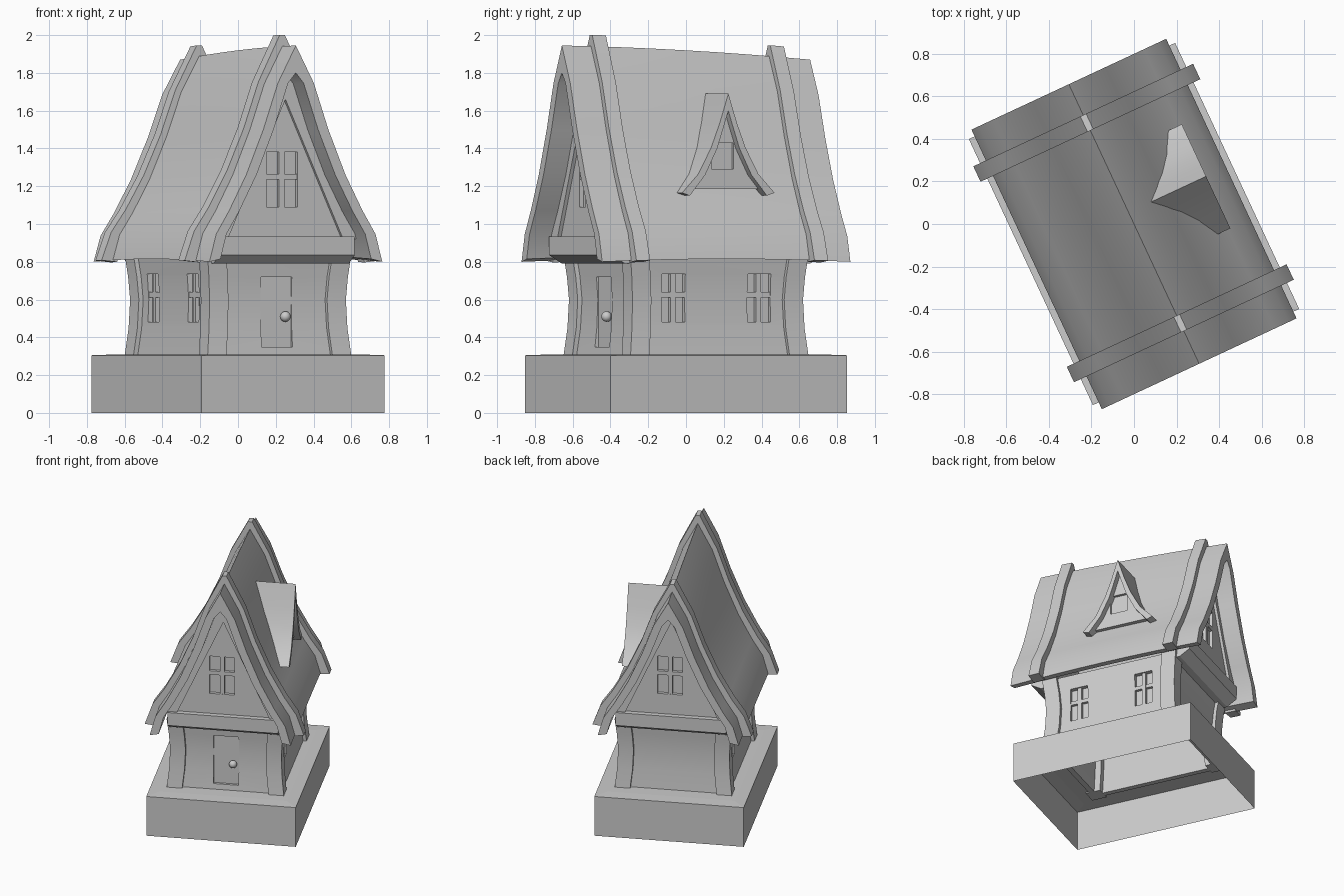
import bpy, bmesh, math

if "Cube" in bpy.data.objects:
    bpy.data.objects.remove(bpy.data.objects["Cube"])

TURN = math.radians(25)          # the whole house is turned on its plot


def make(name, bm, smooth=True):
    bmesh.ops.recalc_face_normals(bm, faces=bm.faces)
    me = bpy.data.meshes.new(name)
    bm.to_mesh(me)
    bm.free()
    ob = bpy.data.objects.new(name, me)
    bpy.context.collection.objects.link(ob)
    ob.rotation_euler.z = TURN
    if smooth:
        bpy.ops.object.select_all(action='DESELECT')
        ob.select_set(True)
        bpy.context.view_layer.objects.active = ob
        bpy.ops.object.shade_smooth_by_angle(angle=math.radians(28))
    return ob


def add_loft(bm, loops, caps=True, closed=False):
    rings = [[bm.verts.new(p) for p in lp] for lp in loops]
    n = len(rings[0])
    pairs = list(zip(rings, rings[1:])) + ([(rings[-1], rings[0])] if closed else [])
    for a, b in pairs:
        for i in range(n):
            j = (i + 1) % n
            bm.faces.new((a[i], a[j], b[j], b[i]))
    if caps and not closed:
        bm.faces.new(rings[0][::-1])
        bm.faces.new(rings[-1])


def loft(name, loops, caps=True, closed=False, smooth=True):
    bm = bmesh.new()
    add_loft(bm, loops, caps, closed)
    return make(name, bm, smooth)


def rect(a, b, z, cx=0, cy=0):
    return [(cx + sx * a, cy + sy * b, z) for sx, sy in ((-1, -1), (1, -1), (1, 1), (-1, 1))]


def boxes(name, items):
    bm = bmesh.new()
    for (x, y, z), (sx, sy, sz) in items:
        add_loft(bm, [rect(sx / 2, sy / 2, z - sz / 2, x, y), rect(sx / 2, sy / 2, z + sz / 2, x, y)])
    return make(name, bm, False)


def plate(name, poly, y0, y1):
    return loft(name, [[(x, y, z) for x, z in poly] for y in (y0, y1)], smooth=False)


def carve(ob, items):
    cutter = boxes("recess_cutter", items)
    cutter.hide_render = True
    mod = ob.modifiers.new("recess", 'BOOLEAN')
    mod.operation, mod.solver, mod.object = 'DIFFERENCE', 'EXACT', cutter
    bpy.context.view_layer.update()
    bpy.ops.object.select_all(action='DESELECT')
    ob.select_set(True)
    bpy.context.view_layer.objects.active = ob
    bpy.ops.object.modifier_apply(modifier=mod.name)
    bpy.data.objects.remove(cutter)


def mirrored(half):
    return [(-x, z) for x, z in reversed(half) if x > 0] + list(half)


def shell(outer, inner):
    return mirrored(outer) + mirrored(inner)[::-1]


# Plinth: open underneath, with a faint raised pad around the house
loft("plinth", [rect(.535, .69, 0), rect(.535, .69, .305), rect(.455, .60, .309), rect(.37, .47, .309)],
     caps=False, smooth=False)

# Walls with a slight waist
FLARE = [(.30, 0), (.45, -.016), (.6, -.022), (.72, -.014), (.84, 0)]
outer = [rect(.395 + f, .495 + f, z) for z, f in FLARE]
inner = [rect(.355 + f, .455 + f, z) for z, f in reversed(FLARE)]
walls = loft("walls", outer + inner, closed=True)
side_spots = [(s, y) for s in (-1, 1) for y in (-.25, .25)]
cuts = [((s * .40, y, .608), (.10, .135, .255)) for s, y in side_spots]
cuts.append(((0, -.50, .535), (.18, .06, .37)))
carve(walls, cuts)

# Side window bars
for i, (s, y) in enumerate(side_spots):
    boxes(f"side_window_bars_{i}", [((s * .358, y, .608), (.03, .03, .255)),
                                    ((s * .358, y, .625), (.028, .135, .028))])

# Door knob
bm = bmesh.new()
bmesh.ops.create_uvsphere(bm, u_segments=16, v_segments=10, radius=.028)
bmesh.ops.translate(bm, verts=bm.verts, vec=(.05, -.487, .51))
make("door_knob", bm)

# Corner posts
for sx in (-1, 1):
    for sy in (-1, 1):
        loft(f"corner_post_{sx}_{sy}",
             [rect(.055, .055, z, sx * (.365 + f), sy * (.465 + f)) for z, f in FLARE])

# Roof profile, half section
ROOF = [(0, 1.945), (.105, 1.746), (.19, 1.50), (.29, 1.26), (.39, 1.07), (.465, .947), (.505, .80)]
ROOF_IN = [(0, 1.80)] + [(x - .06, z) for x, z in ROOF[1:-1]] + [(.44, .815)]
BAND = [(.015, 2.005), (.14, 1.755), (.225, 1.51), (.325, 1.28), (.43, 1.09), (.515, .96), (.57, .80)]
BAND_IN = [(0, 1.90)] + [(x - .02, z) for x, z in ROOF[1:-1]] + [(.48, .79)]


def sag(y, z):
    t = y / .725
    drop = -.0375 * (1 + t) + .012 * (1 - t * t)
    return z + drop * (z - .8) / 1.145 + .015 * (1 - t * t) * max(0, 1 - (z - .8) / .3)


def roof_piece(name, prof, ys):
    return loft(name, [[(x, y, sag(y, z)) for x, z in prof] for y in ys])


roof_piece("roof", shell(ROOF, ROOF_IN), [-.725 + 1.45 * i / 8 for i in range(9)])
for name, y in (("front", -.515), ("back", .525)):
    roof_piece(f"roof_band_{name}", shell(BAND, BAND_IN), (y - .04, y + .04))

# Gable ends: recessed panel, straight frame, beam with sloped underside, window
FRAME = [(0, 1.66), (.337, .92), (.44, .92), (.37, 1.05), (.26, 1.25), (.165, 1.48), (.085, 1.70), (0, 1.82)]
BEAM = [(.615, .935), (.615, .835), (.54, .79), (.47, .79), (.47, .935)]
for name, s in (("front", -1), ("back", 1)):
    panel = plate(f"{name}_gable_panel", [(-.37, .88), (.37, .88), (0, 1.71)], s * .53, s * .575)
    carve(panel, [((s * .012, s * .60, 1.235), (.18, .10, .29))])
    boxes(f"{name}_gable_window_bars", [((s * .012, s * .559, 1.235), (.03, .03, .29)),
                                        ((s * .012, s * .559, 1.25), (.18, .028, .03))])
    for side in (-1, 1):
        plate(f"{name}_gable_frame_{side}", [(side * x, z) for x, z in FRAME], s * .54, s * .595)
    loft(f"{name}_gable_beam", [[(x, s * y, z) for y, z in BEAM] for x in (-.395, .395)], smooth=False)


# Dormer on the right slope, its back edge following the roof
def roof_x(z):
    for (x0, z0), (x1, z1) in zip(ROOF, ROOF[1:]):
        if z1 <= z <= z0:
            return x0 + (x1 - x0) * (z0 - z) / (z0 - z1)
    return ROOF[-1][0]


DORMER = [(0, 1.69), (.05, 1.535), (.10, 1.405), (.175, 1.265), (.27, 1.165)]
DORMER_IN = [(0, 1.60), (.022, 1.53), (.065, 1.40), (.135, 1.26), (.225, 1.15)]
prof = shell(DORMER, DORMER_IN)
CY = .06
loft("dormer_roof", [[(roof_x(z) - .03, CY + y, z) for y, z in prof],
                     [(.402, CY + y, z) for y, z in prof]])
front = mirrored([(0, 1.63), (.08, 1.40), (.15, 1.26), (.21, 1.185)])
dormer_wall = loft("dormer_wall", [[(x, CY + y, z) for y, z in front] for x in (.29, .355)], smooth=False)
carve(dormer_wall, [((.37, CY - .012, 1.36), (.07, .13, .14))])
